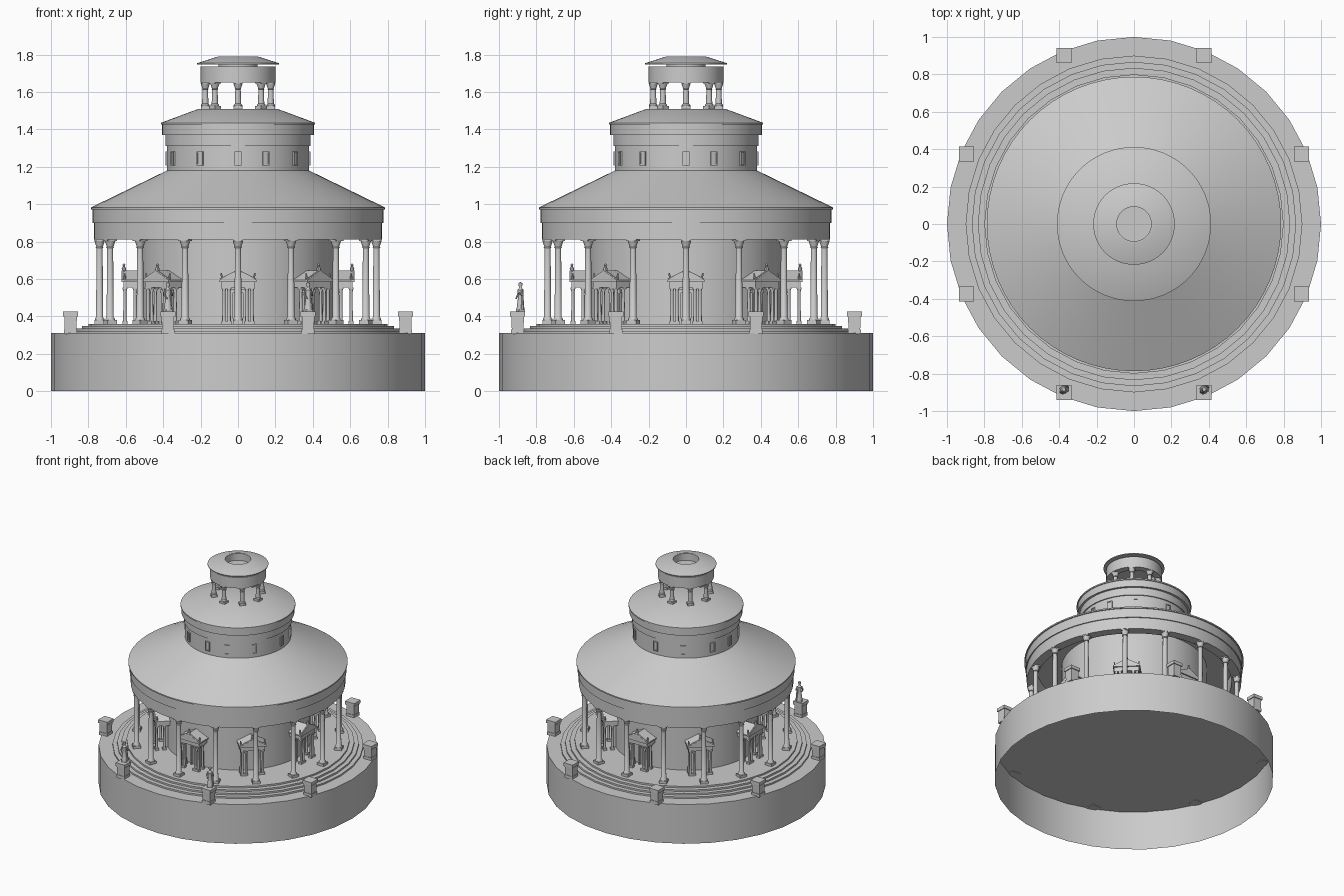
import bpy, bmesh, math
from mathutils import Matrix, Vector

cube = bpy.data.objects.get("Cube")
if cube:
    bpy.data.objects.remove(cube, do_unlink=True)

stone = bpy.data.materials.new("pale grey stone")
stone.use_nodes = True
GREY = (0.6, 0.6, 0.6, 1)
stone.diffuse_color = GREY
stone.node_tree.nodes["Principled BSDF"].inputs["Base Color"].default_value = GREY


def lathe(bm, profile, sides, at=(0, 0, 0), closed=False):
    """Turn a (radius, z) profile about z; zero radii become poles."""
    rings = []
    for r, z in profile:
        if r == 0:
            rings.append([bm.verts.new(Vector((0, 0, z)) + Vector(at))] * sides)
        else:
            rings.append([bm.verts.new(Vector((r * math.cos(a), r * math.sin(a), z)) + Vector(at))
                          for a in (math.tau * i / sides for i in range(sides))])
    pairs = list(zip(rings, rings[1:]))
    if closed:
        pairs.append((rings[-1], rings[0]))
    for low, high in pairs:
        for i in range(sides):
            j = (i + 1) % sides
            bm.faces.new(list(dict.fromkeys((low[i], low[j], high[j], high[i]))))


def box(bm, centre, size, top=1.0):
    """Box whose upper face is scaled by top."""
    m = Matrix.Translation(centre) @ Matrix.Diagonal((*size, 1))
    for v in bmesh.ops.create_cube(bm, size=1, matrix=m)["verts"]:
        if v.co.z > centre[2]:
            for k in (0, 1):
                v.co[k] = centre[k] + (v.co[k] - centre[k]) * top


def limb(bm, a, b, r1, r2):
    """Tapered rod between two points."""
    a, b = Vector(a), Vector(b)
    turn = (b - a).to_track_quat('Z', 'Y').to_matrix().to_4x4()
    bmesh.ops.create_cone(bm, cap_ends=True, segments=8, radius1=r1, radius2=r2,
                          depth=(b - a).length, matrix=Matrix.Translation((a + b) / 2) @ turn)


def place(name, mesh, at=(0, 0, 0), turn=0):
    ob = bpy.data.objects.new(name, mesh)
    bpy.context.scene.collection.objects.link(ob)
    ob.location = at
    ob.rotation_euler.z = turn


def finish(name, bm, smooth=True):
    """Turn a bmesh into a stone mesh with sharp edges kept."""
    bmesh.ops.recalc_face_normals(bm, faces=bm.faces)
    for f in bm.faces:
        f.smooth = smooth
    for e in bm.edges:
        e.smooth = len(e.link_faces) == 2 and e.calc_face_angle(0) < math.radians(40)
    mesh = bpy.data.meshes.new(name)
    bm.to_mesh(mesh)
    bm.free()
    mesh.materials.append(stone)
    return mesh


def turned(name, profile, sides=64, closed=False):
    bm = bmesh.new()
    lathe(bm, profile, sides, closed=closed)
    place(name, finish(name, bm))


def ring_of(name, mesh, count, radius):
    """Copies around the axis; local -y faces outward."""
    for i in range(count):
        a = math.tau * i / count
        place(name, mesh, (radius * math.sin(a), -radius * math.cos(a), 0), a)


# Podium, hollow underneath, with four shallow steps
turned("podium", [(1, 0), (1, .31), (0, .31)], 32)
steps, z = [], .31
for r in (.9, .867, .835, .8):
    steps += [(r, z), (r, z + .0125)]
    z += .0125
turned("steps", steps + [(0, z)], 32)
FLOOR = z

# Inner round wall
turned("inner_wall", [(.52, FLOOR), (.52, .93)])

# Colonnade lintel, its ceiling, and the lower roof
turned("lintel_ring", [(.70, .81), (.77, .81), (.77, .9), (.778, .9), (.778, .975),
                       (.70, .975)], closed=True)
turned("ceiling", [(.5, .93), (.72, .93)])
turned("lower_roof", [(.7, .972), (.787, .972), (.787, .982), (.38, 1.18)])

# Upper drum with cornice and upper roof
turned("upper_drum", [(.38, 1.16), (.38, 1.31), (.388, 1.31), (.388, 1.37), (.405, 1.37),
                      (.405, 1.425), (.412, 1.425), (.412, 1.435), (.21, 1.51), (0, 1.51)])

# Drum windows: small framed panels
bm = bmesh.new()
for x in (-1, 1):
    box(bm, (.016 * x, 0, 1.245), (.006, .02, .07))
for up in (-1, 1):
    box(bm, (0, 0, 1.245 + .034 * up), (.038, .02, .006))
box(bm, (0, .004, 1.245), (.03, .016, .066))
window = finish("drum_window", bm, False)
for deg in (-155, -122, -90, -67, -37, 0, 23, 52, 90, 122, 155, 180):
    a = math.radians(deg)
    place("drum_window", window, (.378 * math.cos(a), .378 * math.sin(a), 0), a + math.pi / 2)

# Lantern: ring beam and pierced cap
turned("lantern_ring", [(0, 1.72), (.15, 1.72), (.15, 1.65), (.2, 1.65), (.2, 1.735), (0, 1.735)])
turned("lantern_cap", [(.105, 1.735), (.105, 1.748), (.218, 1.748), (.218, 1.754), (.105, 1.79),
                       (.092, 1.79), (.092, 1.735)], closed=True)


def column(name, low, high, r, plinth, sides=16):
    """Column with square plinth, tapered shaft and flared capital."""
    bm = bmesh.new()
    h = plinth * .35
    box(bm, (0, 0, low + h / 2), (plinth, plinth, h))
    box(bm, (0, 0, high - h / 4), (plinth, plinth, h / 2))
    lathe(bm, [(r * 1.35, low + h), (r * 1.35, low + h * 1.4), (r, low + h * 1.8),
               (r * .85, high - h * 2.4), (r * 1.1, high - h * 2.3), (r * .9, high - h * 2.1),
               (r * 1.45, high - h / 2)], sides)
    return finish(name, bm)


ring_of("colonnade_column", column("colonnade_column", FLOOR, .812, .019, .056), 16, .74)
ring_of("lantern_column", column("lantern_column", 1.508, 1.652, .017, .046), 8, .175)

# Pedimented shrine, built facing -y with its back against the wall
bm = bmesh.new()
for side in (-1, 1):
    for x, y in ((.075, -.035), (.048, -.035), (.075, .02)):
        x *= side
        box(bm, (x, y, FLOOR + .008), (.026, .026, .016))
        lathe(bm, [(.0095, FLOOR + .016), (.008, .53), (.0125, .548)], 10, (x, y, 0))
        box(bm, (x, y, .55), (.026, .026, .008))
    # Door jambs
    box(bm, (.033 * side, .045, .45), (.012, .03, .18))
    # Corner ornaments
    limb(bm, (.082 * side, -.035, .585), (.09 * side, -.035, .632), .009, .003)
    # Sloping cornices
    limb(bm, (.095 * side, -.045, .596), (0, -.045, .645), .006, .006)
box(bm, (0, .045, .535), (.09, .036, .018))
box(bm, (0, .055, .45), (.06, .02, .18))
box(bm, (0, .012, .569), (.178, .11, .03))
box(bm, (0, .012, .589), (.196, .13, .01))
# Gable prism
gable = [[bm.verts.new((x, y, zz)) for x, zz in ((-.098, .594), (.098, .594), (0, .645))]
         for y in (-.053, .08)]
bm.faces.new(gable[0])
bm.faces.new(gable[1])
for i in range(3):
    j = (i + 1) % 3
    bm.faces.new((gable[0][i], gable[0][j], gable[1][j], gable[1][i]))
# Apex ornament
lathe(bm, [(.008, .635), (.012, .655), (.005, .668), (.008, .676), (0, .684)], 8, (0, -.04, 0))
ring_of("wall_shrine", finish("wall_shrine", bm), 8, .57)

# Pedestals around the podium rim
bm = bmesh.new()
box(bm, (0, 0, .3175), (.07, .07, .025))
box(bm, (0, 0, .365), (.062, .062, .09), 1.1)
box(bm, (0, 0, .4125), (.08, .08, .025))
pedestal = finish("pedestal", bm, False)
for sx in (-1, 1):
    for sy in (-1, 1):
        for x, y in ((.375, .9), (.895, .375)):
            place("pedestal", pedestal, (sx * x, sy * y, 0))

# Draped standing figures on the two front pedestals
bm = bmesh.new()
box(bm, (0, 0, .43), (.04, .034, .012))
lathe(bm, [(.022, .434), (.017, .47), (.012, .51), (.017, .54), (.007, .553), (.006, .558),
           (.011, .567), (.01, .578), (0, .584)], 12)
limb(bm, (-.015, 0, .542), (-.024, -.004, .515), .006, .005)
limb(bm, (-.024, -.004, .515), (-.014, -.02, .495), .005, .004)
limb(bm, (.015, 0, .542), (.026, .002, .512), .006, .005)
limb(bm, (.026, .002, .512), (.016, -.018, .525), .005, .004)
limb(bm, (.02, .004, .434), (.014, .004, .54), .009, .005)
figure = finish("statue", bm)
for side in (-1, 1):
    place("statue", figure, (.375 * side, -.885, 0), math.radians(25))
